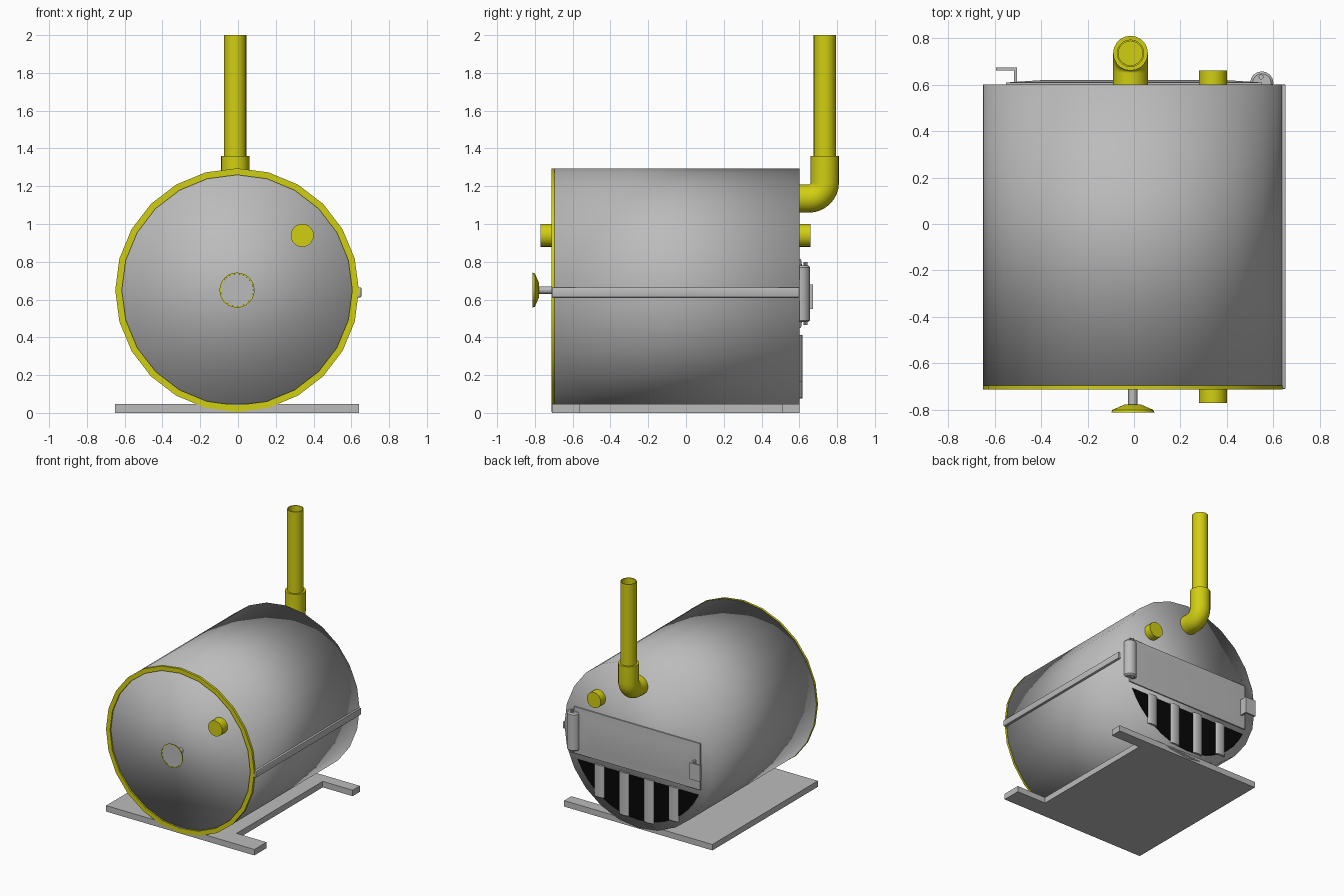
import bpy, bmesh, math
from mathutils import Vector

if "Cube" in bpy.data.objects:
    bpy.data.objects.remove(bpy.data.objects["Cube"])

CX, CZ, R = -0.005, 0.65, 0.645      # tank axis and radius


def material(name, rgb):
    m = bpy.data.materials.new(name)
    m.diffuse_color = (*rgb, 1)
    m.use_nodes = True
    m.node_tree.nodes["Principled BSDF"].inputs["Base Color"].default_value = m.diffuse_color
    return m


GREY = material("grey_metal", (0.50, 0.50, 0.50))
YELLOW = material("yellow_paint", (0.64, 0.62, 0.006))
BLACK = material("black_opening", (0.002, 0.002, 0.002))


def finish(name, bm, mat, angle=35):
    bmesh.ops.remove_doubles(bm, verts=bm.verts, dist=1e-5)
    bmesh.ops.recalc_face_normals(bm, faces=bm.faces)
    me = bpy.data.meshes.new(name)
    bm.to_mesh(me)
    bm.free()
    me.materials.append(mat)
    ob = bpy.data.objects.new(name, me)
    bpy.context.collection.objects.link(ob)
    bpy.ops.object.select_all(action='DESELECT')
    ob.select_set(True)
    bpy.context.view_layer.objects.active = ob
    if angle >= 180:
        bpy.ops.object.shade_smooth()
    else:
        bpy.ops.object.shade_smooth_by_angle(angle=math.radians(angle))
    return ob


def rings(name, loops, mat, cap=True, closed=False, angle=35):
    """Skin a list of equal vertex loops."""
    bm = bmesh.new()
    vs = [[bm.verts.new(p) for p in loop] for loop in loops]
    n = len(vs[0])
    pairs = list(zip(vs, vs[1:])) + ([(vs[-1], vs[0])] if closed else [])
    for a, b in pairs:
        for i in range(n):
            j = (i + 1) % n
            bm.faces.new((a[i], a[j], b[j], b[i]))
    if cap and not closed:
        bm.faces.new(vs[0])
        bm.faces.new(vs[-1])
    return finish(name, bm, mat, angle)


def circle(c, u, v, r, n):
    c, u, v = Vector(c), Vector(u), Vector(v)
    return [c + r * (math.cos(2 * math.pi * i / n) * u + math.sin(2 * math.pi * i / n) * v)
            for i in range(n)]


def lathe_y(name, profile, x, z, mat, n=24, **kw):
    """Revolve (radius, y) pairs about a line along y."""
    return rings(name, [circle((x, y, z), (1, 0, 0), (0, 0, 1), r, n) for r, y in profile], mat, **kw)


def column(name, profile, x, y, mat, n=16, **kw):
    """Revolve (radius, z) pairs about a vertical line."""
    return rings(name, [circle((x, y, z), (1, 0, 0), (0, 1, 0), r, n) for r, z in profile], mat, **kw)


def box(name, x0, x1, y0, y1, z0, z1, mat, bevel=0):
    bm = bmesh.new()
    bmesh.ops.create_cube(bm, size=1)
    for v in bm.verts:
        v.co = ((x0 + x1) / 2 + v.co.x * (x1 - x0), (y0 + y1) / 2 + v.co.y * (y1 - y0),
                (z0 + z1) / 2 + v.co.z * (z1 - z0))
    if bevel:
        bmesh.ops.bevel(bm, geom=bm.edges[:], offset=bevel, segments=2, affect='EDGES', profile=0.5)
    return finish(name, bm, mat)


def prism(name, points, axis, lo, hi, mat):
    """Extrude a 2D outline along y or z."""
    put = (lambda p, t: (p[0], t, p[1])) if axis == 'y' else (lambda p, t: (p[0], p[1], t))
    return rings(name, [[put(p, t) for p in points] for t in (lo, hi)], mat)


# Tank and front rim
lathe_y("tank_body", [(R - 0.002, -0.70), (R - 0.002, 0.60)], CX, CZ, GREY, angle=180)
lathe_y("front_rim", [(0.61, -0.70), (0.61, -0.712), (R, -0.712), (R, -0.695), (0.63, -0.695)],
        CX, CZ, YELLOW, closed=True)

# Side seam rail
box("side_rail", 0.63, 0.653, -0.71, 0.60, 0.612, 0.664, GREY, 0.005)

# Base plate, notched on the right side
prism("base_plate", [(-0.65, -0.71), (0.64, -0.71), (0.64, -0.56), (0.38, -0.56),
                     (0.38, 0.51), (0.64, 0.51), (0.64, 0.60), (-0.65, 0.60)], 'z', 0, 0.047, GREY)

# Through pipe stubs, front and back
for name, y0, y1 in (("front_plug", -0.77, -0.69), ("back_plug", 0.59, 0.66)):
    lathe_y(name, [(0.061, y0), (0.061, y1)], 0.34, 0.94, YELLOW, n=20)

# Front gauge: stem, dished bezel, grey face, needle
lathe_y("gauge_stem", [(0.02, -0.79), (0.02, -0.69)], CX, CZ, GREY, n=12)
lathe_y("gauge_bezel", [(0.035, -0.777), (0.088, -0.800), (0.093, -0.812), (0.086, -0.812), (0.084, -0.804)],
        CX, CZ, YELLOW)
lathe_y("gauge_face", [(0.087, -0.811), (0.004, -0.795), (0.003, -0.790)], CX, CZ, GREY, angle=60)
prism("gauge_needle", [(-0.062, 0.612), (-0.03, 0.612), (0.04, 0.705)], 'y', -0.811, -0.806, GREY)

# Chimney: horizontal outlet, elbow and collar in one sweep
PX, PY, BEND, ER = -0.015, 0.735, 0.085, 0.075
loops = [circle((PX, 0.59, 1.135), (1, 0, 0), (0, 0, 1), ER, 20)]
for k in range(9):
    a = math.radians(90 * k / 8)
    c = (PX, PY - BEND + BEND * math.sin(a), 1.135 + BEND - BEND * math.cos(a))
    loops.append(circle(c, (1, 0, 0), (0, -math.sin(a), math.cos(a)), ER, 20))
loops.append(circle((PX, PY, 1.36), (1, 0, 0), (0, -1, 0), ER, 20))
rings("chimney_elbow", loops, YELLOW)
column("chimney_pipe", [(0.059, 1.34), (0.059, 2.0), (0.052, 2.0), (0.052, 1.37)], PX, PY, YELLOW, n=20)

# Fire door: plate with slightly raised centre
def rect(x, z0, z1, y):
    return [(-x, y, z0), (x, y, z0), (x, y, z1), (-x, y, z1)]


rings("fire_door", [rect(0.55, 0.45, 0.815, 0.595), rect(0.55, 0.45, 0.815, 0.609),
                    rect(0.40, 0.52, 0.745, 0.619)], GREY, angle=60)

# Door hinge and pin
column("door_hinge", [(0.04, 0.48), (0.05, 0.49), (0.05, 0.77), (0.04, 0.78)], 0.55, 0.607, GREY)
column("hinge_pin", [(0.011, 0.465), (0.011, 0.80)], 0.547, 0.633, GREY, n=10)

# Door latch, an L-shaped handle
prism("door_latch_bracket", [(-0.517, 0.60), (-0.503, 0.60), (-0.503, 0.673), (-0.595, 0.673),
                             (-0.595, 0.660), (-0.517, 0.660)], 'z', 0.55, 0.68, GREY)

# Ash opening: circle segment below the door
GR, GZ = 0.58, 0.405
a0 = math.asin((CZ - GZ) / GR)
arc = [(CX + GR * math.cos(a), CZ + GR * math.sin(a))
       for a in (-math.pi + a0 + (math.pi - 2 * a0) * k / 16 for k in range(17))]
prism("ash_opening", arc, 'y', 0.596, 0.602, BLACK)

# Grate bars, rounded and ending on the arc
for i in range(4):
    x = CX + 0.335 - 0.215 * i
    bottom = CZ - math.sqrt(GR ** 2 - (abs(x - CX) - 0.02) ** 2)
    half = [(x + 0.043 * math.cos(math.pi * k / 8), 0.60 + 0.016 * math.sin(math.pi * k / 8)) for k in range(9)]
    prism("grate_bar_%d" % (i + 1), half, 'z', bottom, GZ + 0.008, GREY)
